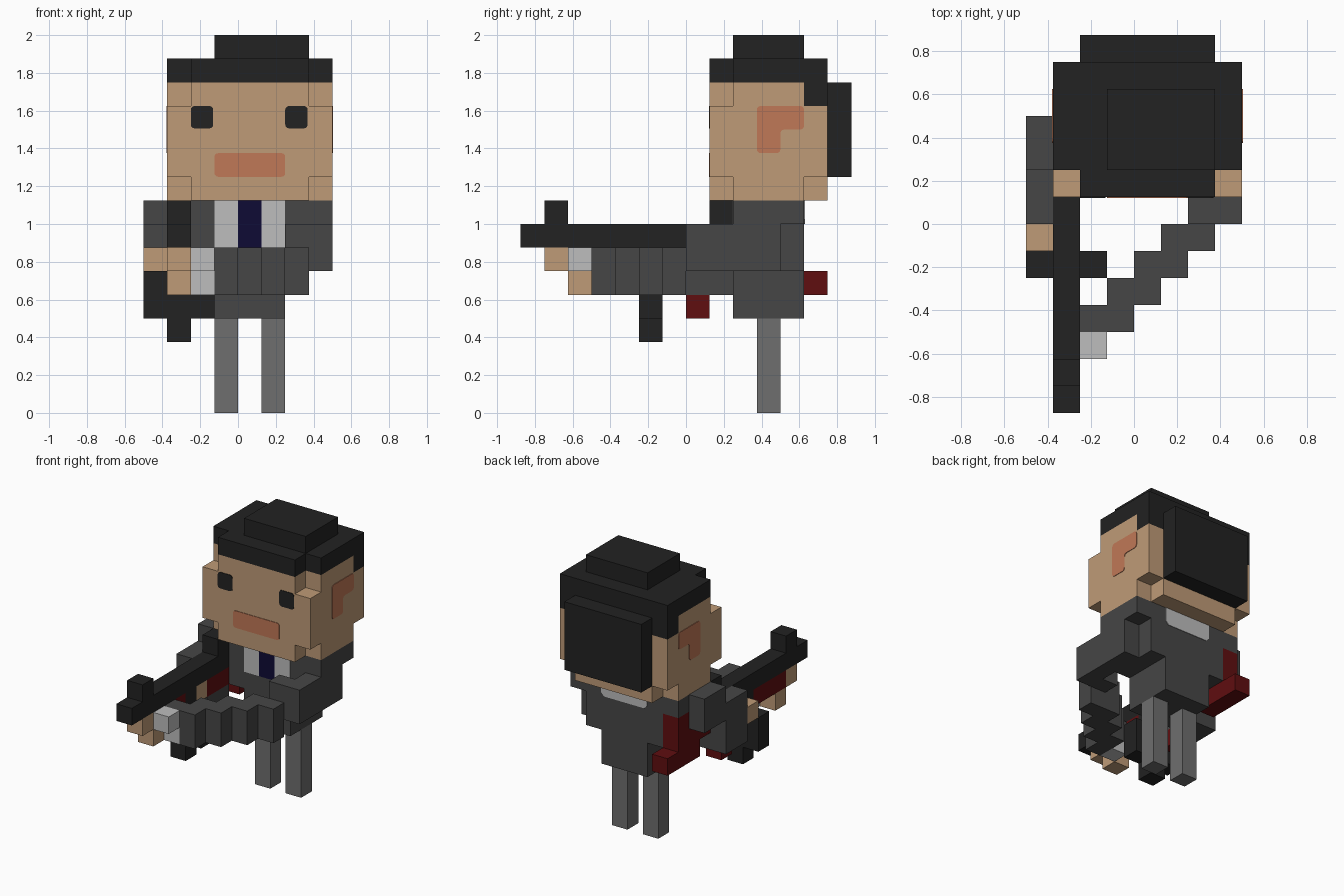
import bpy, bmesh
from itertools import product

U = 0.125  # edge of one block

cube = bpy.data.objects.get("Cube")
if cube:
    bpy.data.objects.remove(cube, do_unlink=True)


def material(name, r, g, b):
    m = bpy.data.materials.new(name)
    m.use_nodes = True
    m.diffuse_color = (r, g, b, 1)
    bsdf = next(n for n in m.node_tree.nodes if n.type == 'BSDF_PRINCIPLED')
    bsdf.inputs["Base Color"].default_value = (r, g, b, 1)
    return m


BLACK = material("soft black", 0.016, 0.016, 0.016)
SKIN = material("tan skin", 0.521, 0.328, 0.184)
BLUSH = material("terracotta", 0.527, 0.188, 0.095)
SUIT = material("charcoal", 0.061, 0.061, 0.061)
SHIRT = material("light grey", 0.509, 0.509, 0.509)
NAVY = material("navy", 0.0044, 0.0033, 0.036)
RED = material("dark red", 0.115, 0.0044, 0.005)
LEGS = material("mid grey", 0.156, 0.156, 0.156)


def make_object(name, bm, mat):
    me = bpy.data.meshes.new(name)
    bm.to_mesh(me)
    bm.free()
    me.materials.append(mat)
    ob = bpy.data.objects.new(name, me)
    bpy.context.collection.objects.link(ob)
    return ob


def cells(box):
    x0, x1, y0, y1, z0, z1 = box
    return set(product(range(x0, x1), range(y0, y1), range(z0, z1)))


def blocks(name, mat, boxes, cuts=()):
    """Outer skin of a union of boxes (x0, x1, y0, y1, z0, z1 in blocks), less the cuts."""
    solid = set().union(*map(cells, boxes)).difference(*map(cells, cuts))
    bm = bmesh.new()
    for c in solid:
        for axis, side in product(range(3), (0, 1)):
            near = list(c)
            near[axis] += 2 * side - 1
            if tuple(near) in solid:
                continue
            a, b = (axis + 1) % 3, (axis + 2) % 3
            ring = []
            for da, db in ((0, 0), (1, 0), (1, 1), (0, 1)):
                p = list(c)
                p[axis] += side
                p[a] += da
                p[b] += db
                ring.append(bm.verts.new([v * U for v in p]))
            bm.faces.new(ring if side else ring[::-1])
    bmesh.ops.remove_doubles(bm, verts=bm.verts, dist=1e-4)
    bmesh.ops.dissolve_limit(bm, angle_limit=0.01, verts=bm.verts, edges=bm.edges)
    return make_object(name, bm, mat)


def plate(name, mat, outline, place, rounding=0.02):
    """Thin painted detail; place maps outline (u, v) in blocks onto a surface."""
    bm = bmesh.new()
    bm.faces.new([bm.verts.new([c * U for c in place(u, v)]) for u, v in outline])
    if rounding:
        bmesh.ops.bevel(bm, geom=bm.verts[:], offset=rounding, segments=3,
                        profile=0.5, affect='VERTICES')
    ob = make_object(name, bm, mat)
    mod = ob.modifiers.new("thickness", 'SOLIDIFY')
    mod.thickness = 0.008
    mod.offset = 0
    return ob


def rect(u0, u1, v0, v1):
    return [(u0, v0), (u1, v0), (u1, v1), (u0, v1)]


# Legs
for side, x in (("right", -1), ("left", 1)):
    blocks(side + "_leg", LEGS, [(x, x + 1, 3, 4, 0, 4)])

# Jacket body, stepping out towards the shoulders
blocks("jacket", SUIT, [(-1, 2, 2, 5, 4, 9), (-2, 3, 2, 5, 6, 9), (-3, 4, 2, 5, 8, 9)])

# Left arm: shoulder, then a diagonal run of blocks reaching forward
steps = [(-2 + i, i, -4 + i, -3 + i, 5, 7) for i in range(4)]
blocks("left_sleeve", SUIT, [(3, 4, 0, 4, 6, 8), (2, 4, 0, 1, 6, 8)] + steps,
       cuts=[(-2, -1, -4, -3, 5, 6)])
blocks("left_cuff", SHIRT, [(-2, -1, -5, -4, 6, 7), (-2, -1, -4, -3, 5, 6)])
blocks("left_hand", SKIN, [(-3, -2, -6, -5, 6, 7), (-3, -2, -5, -4, 5, 6)])

# Right arm, bent around the stock
blocks("right_sleeve", SUIT, [(-4, -3, 2, 4, 7, 9), (-4, -3, 0, 2, 5, 8), (-3, -2, 0, 2, 5, 6)])
blocks("right_hand", SKIN, [(-4, -2, -1, 0, 6, 7)])

# Gun: barrel with sights, drum, red wooden grips and stock
blocks("gun_barrel", BLACK, [(-3, -2, -7, 2, 7, 8), (-3, -2, -6, -5, 8, 9), (-3, -2, 1, 2, 8, 9)])
blocks("gun_drum", BLACK, [(-4, -1, -2, -1, 4, 6), (-3, -2, -2, -1, 3, 7)])
blocks("gun_fore_grip", RED, [(-3, -2, -5, -2, 6, 7)])
blocks("gun_rear_grip", RED, [(-3, -2, 0, 1, 4, 5)])
blocks("gun_stock", RED, [(-3, -2, 0, 2, 6, 7), (-3, -2, 2, 5, 6, 8), (-3, -2, 3, 6, 5, 6)])

# Head with notched corners
hair_row = (-3, 4, 5, 6, 13, 14)
notches = [(x, x + 1, y, y + 1, z, z + 1)
           for x in (-3, 3) for y, z in ((1, 9), (1, 13), (5, 9))]
blocks("head", SKIN, [(-3, 4, 1, 6, 9, 14)], cuts=notches + [hair_row])

# Hair: cap, crown, and back
blocks("hair", BLACK, [(-3, 4, 1, 6, 14, 15), hair_row, (-1, 3, 2, 5, 15, 16),
                       (-2, 3, 6, 7, 10, 14)],
       cuts=[(-3, -2, 1, 2, 14, 15), (3, 4, 1, 2, 14, 15)])


# Face details
def on_face(u, v):
    return (u, 1, v)


for side, x in (("right", -2), ("left", 2)):
    plate(side + "_eye", BLACK, rect(x, x + 0.95, 12.05, 13), on_face)
plate("mouth", BLUSH, rect(-1, 2, 10, 11), on_face)

# Ear marks on both sides of the head
ear = [(3, 11), (4, 11), (4, 12), (5, 12), (5, 13), (3, 13)]
for side, x in (("right", -3), ("left", 4)):
    plate(side + "_ear", BLUSH, ear, lambda u, v, x=x: (x, u, v))

# Shirt front, tie, and collar at the back
for name, mat, u0, u1 in (("shirt_right", SHIRT, -1, 0), ("tie", NAVY, 0, 1),
                          ("shirt_left", SHIRT, 1, 2)):
    plate(name, mat, rect(u0, u1, 7, 9), lambda u, v: (u, 2, v), rounding=0)
plate("back_collar", SHIRT, [(-1, 9), (-1, 8.2), (-0.8, 8), (1.8, 8), (2, 8.2), (2, 9)],
      lambda u, v: (u, 5, v), rounding=0)
